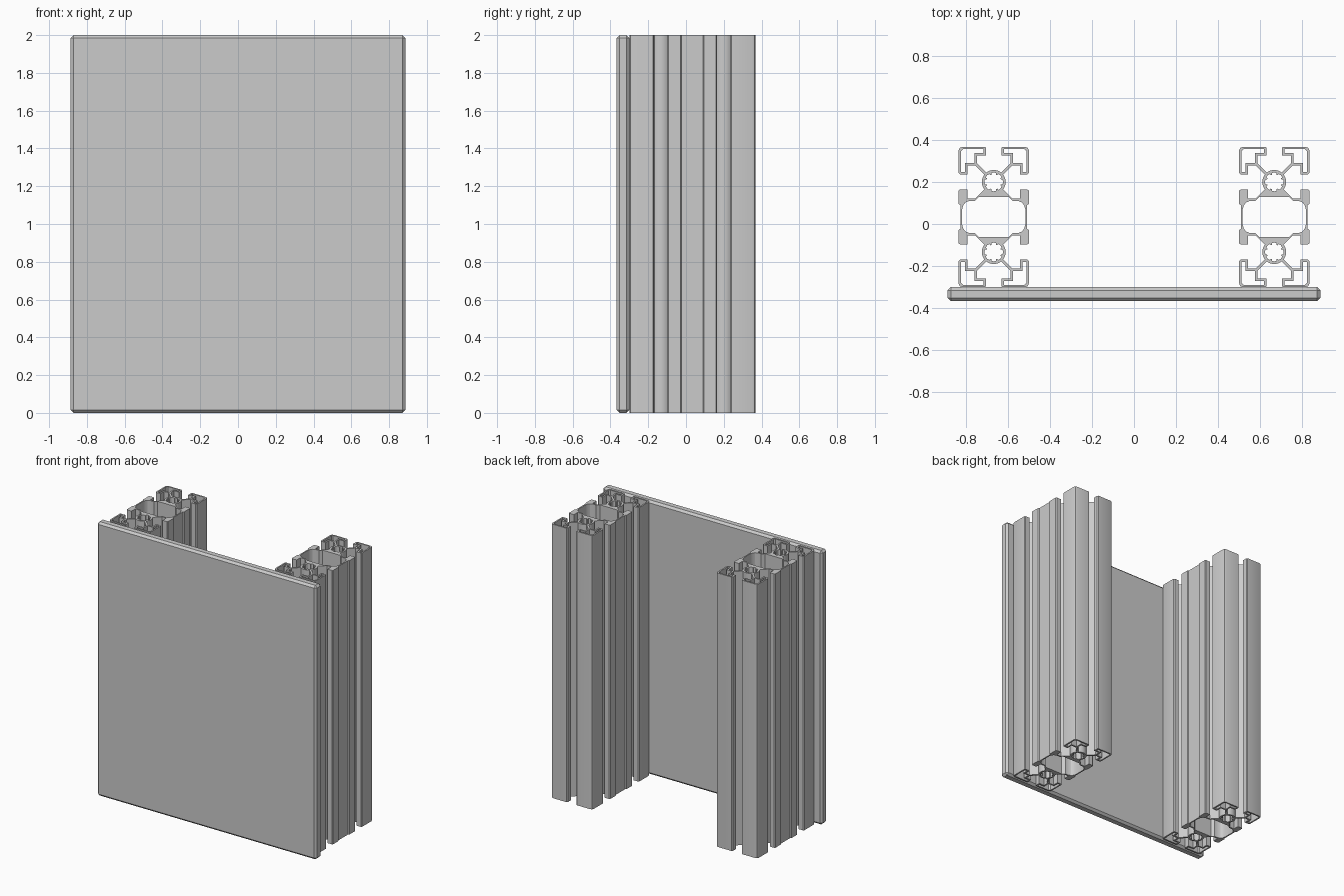
import bpy, bmesh, math

if "Cube" in bpy.data.objects:
    bpy.data.objects.remove(bpy.data.objects["Cube"])

S = 1 / 120          # profile units (mm) to model units
HEIGHT = 2.0
CELL = 20            # distance of each bore from the profile centre


def arc(a0, a1, n, r=6.8):
    return [(r * math.cos(math.radians(a0 + (a1 - a0) * i / n)),
             CELL + r * math.sin(math.radians(a0 + (a1 - a0) * i / n)))
            for i in range(n + 1)]


def up(points):
    return [(x, y + CELL) for x, y in points]


def mirrored(q, on_axis):
    """Closed loop from one quadrant; on_axis: first point lies on x = 0."""
    k = 1 if on_axis else 0
    loop = q + [(x, -y) for x, y in reversed(q)]
    loop += [(-x, -y) for x, y in q][k:]
    back = [(-x, y) for x, y in reversed(q)]
    return loop + (back[:-1] if on_axis else back)


# Outer outline of the slotted profile, one quadrant
quadrant = arc(90, 52.2, 4)
quadrant += up([(9.5, 10.7), (9.5, 15), (4.3, 15), (4.3, 19.2), (5, 20),
                (18, 20), (19.4, 19.4), (20, 18),
                (20, 5), (19.2, 4.3), (15, 4.3), (15, 9.5), (10.7, 9.5)])
quadrant += arc(37.8, -37.8, 8)
quadrant += up([(10.7, -9.5), (15, -9.5), (15, -4.3), (19.2, -4.3),
                (20, -5), (20, -12.6), (19.1, -13.2)])
loops = [mirrored(quadrant, True)]

# Large central hollow
loops.append(mirrored([(8.6, 11.3), (10.7, 9.2), (14, 9.2), (16.2, 8.2),
                       (17.4, 6.6), (18, 4.4)], False))

# Hollow corners and toothed bores
corner = up([(5.8, 18.7), (5.8, 16.4), (10.9, 16.4), (10.9, 10.9),
             (16.4, 10.9), (16.4, 5.8), (18.7, 5.8), (18.7, 17.6), (17.6, 18.7)])
for sy in (1, -1):
    for sx in (1, -1):
        loops.append([(x * sx, y * sy) for x, y in corner])
    bore = []
    for tooth in range(8):
        for off, r in ((-15, 5.2), (0, 5.4), (15, 5.2), (18, 4.3), (27, 4.3)):
            a = math.radians(tooth * 45 + off)
            bore.append((r * math.cos(a), sy * CELL + r * math.sin(a)))
    loops.append(bore)


def extrusion(name, cx, cy):
    curve = bpy.data.curves.new(name + "_profile", 'CURVE')
    curve.dimensions = '2D'
    curve.fill_mode = 'BOTH'
    curve.extrude = HEIGHT / 2
    for loop in loops:
        sp = curve.splines.new('POLY')
        sp.points.add(len(loop) - 1)
        for p, (x, y) in zip(sp.points, loop):
            p.co = (x * S, y * S, 0, 1)
        sp.use_cyclic_u = True
    ob = bpy.data.objects.new(name, curve)
    bpy.context.collection.objects.link(ob)
    ob.location = (cx, cy, HEIGHT / 2)
    bpy.ops.object.select_all(action='DESELECT')
    ob.select_set(True)
    bpy.context.view_layer.objects.active = ob
    bpy.ops.object.convert(target='MESH')
    ob = bpy.context.object
    # Weld caps to walls
    bm = bmesh.new()
    bm.from_mesh(ob.data)
    bmesh.ops.remove_doubles(bm, verts=bm.verts, dist=1e-5)
    bmesh.ops.recalc_face_normals(bm, faces=bm.faces)
    bm.to_mesh(ob.data)
    bm.free()
    bpy.ops.object.shade_smooth_by_angle(angle=math.radians(25))


# Two upright slotted posts
extrusion("left_post", -80 * S, 4 * S)
extrusion("right_post", 80 * S, 4 * S)

# Front panel with chamfered edges
bpy.ops.mesh.primitive_cube_add(size=1, location=(0, -40 * S, HEIGHT / 2))
panel = bpy.context.object
panel.name = "front_panel"
panel.scale = (212.6 * S, 8 * S, HEIGHT)
bpy.ops.object.transform_apply(location=False, rotation=False, scale=True)
bevel = panel.modifiers.new("chamfer", 'BEVEL')
bevel.width = 0.015
bevel.segments = 1
